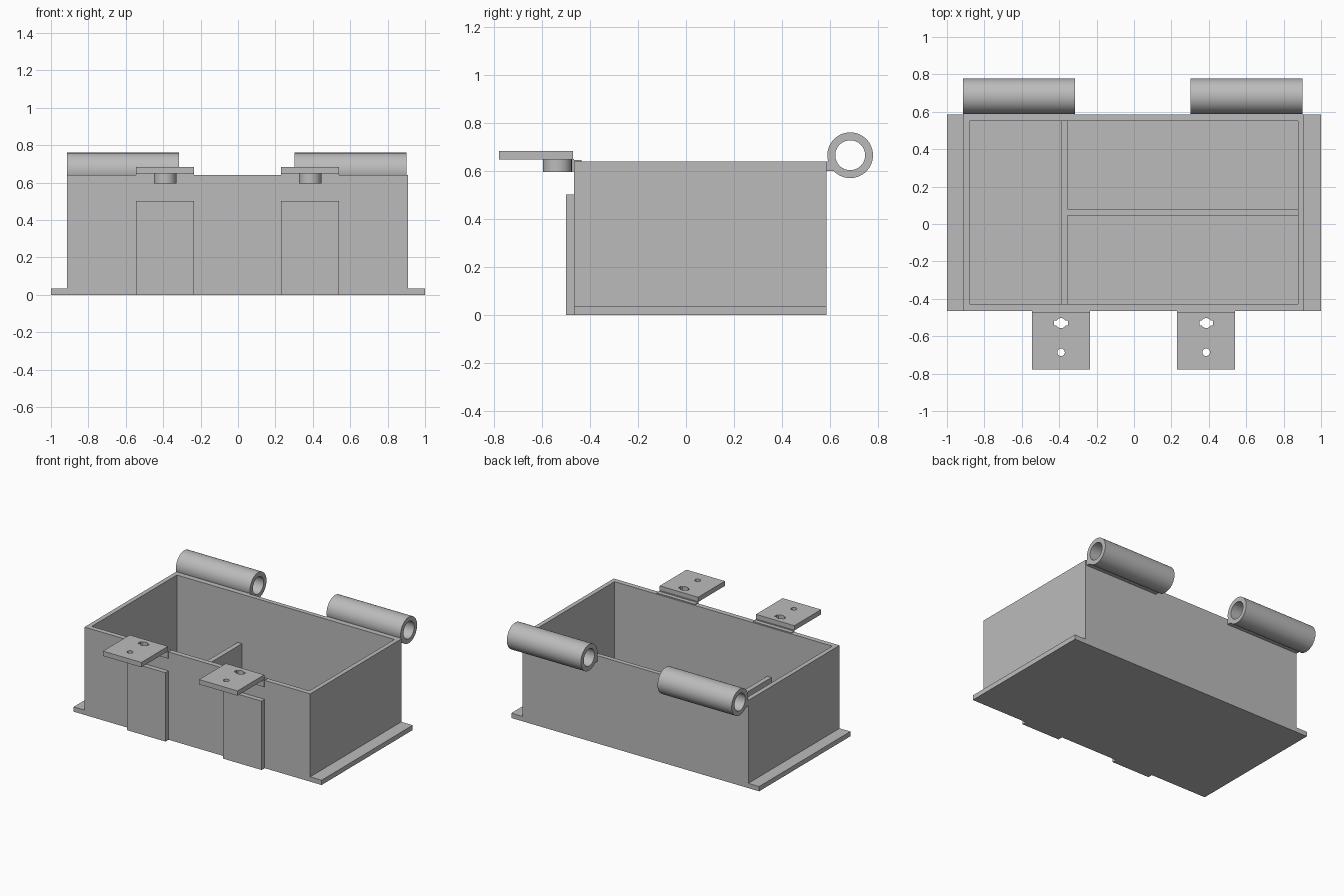
import bpy
import bmesh
from math import cos, sin, tau, radians
from mathutils import Matrix, Vector

if "Cube" in bpy.data.objects:
    bpy.data.objects.remove(bpy.data.objects["Cube"])

# One plain grey for the whole housing
GREY = (0.5, 0.5, 0.5, 1)
grey = bpy.data.materials.new("plain grey")
grey.use_nodes = True
grey.diffuse_color = GREY
grey.node_tree.nodes["Principled BSDF"].inputs["Base Color"].default_value = GREY

# Maps a profile drawn in y, z onto the model with the sweep running along x
ALONG_X = Matrix(((0, 0, 1, 0), (1, 0, 0, 0), (0, 1, 0, 0), (0, 0, 0, 1)))


def circle(cx, cy, r, n=32):
    return [(cx + r * cos(tau * i / n), cy + r * sin(tau * i / n)) for i in range(n)]


def rect(x0, x1, y0, y1):
    return [(x0, y0), (x1, y0), (x1, y1), (x0, y1)]


def keyed_hole(cx, cy, r, half_w, half_h):
    """Round hole with a square notch on each side."""
    pts = []
    for x, y in circle(0, 0, r, 24):
        if abs(y) > half_h:
            pts.append((cx + x, cy + y))
    top = [p for p in pts if p[1] > cy]
    bottom = [p for p in pts if p[1] < cy]
    inner = (r * r - half_h * half_h) ** 0.5
    right = [(cx + inner, cy - half_h), (cx + half_w, cy - half_h),
             (cx + half_w, cy + half_h), (cx + inner, cy + half_h)]
    left = [(2 * cx - x, 2 * cy - y) for x, y in right]
    return right + top + left + bottom


def prism(name, loops, lo, hi, frame=Matrix()):
    """Extrude an outline, with any holes, from lo to hi."""
    bm = bmesh.new()
    edges = []
    for loop in loops:
        vs = [bm.verts.new((x, y, lo)) for x, y in loop]
        edges += [bm.edges.new((a, b)) for a, b in zip(vs, vs[1:] + vs[:1])]
    bmesh.ops.triangle_fill(bm, edges=edges, use_beauty=True, normal=(0, 0, 1))
    ext = bmesh.ops.extrude_face_region(bm, geom=bm.faces[:], use_keep_orig=True)
    moved = [g for g in ext["geom"] if isinstance(g, bmesh.types.BMVert)]
    bmesh.ops.translate(bm, verts=moved, vec=Vector((0, 0, hi - lo)))
    bmesh.ops.recalc_face_normals(bm, faces=bm.faces[:])
    bm.transform(frame)
    for f in bm.faces:
        f.smooth = True
    mesh = bpy.data.meshes.new(name)
    bm.to_mesh(mesh)
    bm.free()
    mesh.set_sharp_from_angle(angle=radians(30))
    mesh.materials.append(grey)
    obj = bpy.data.objects.new(name, mesh)
    bpy.context.collection.objects.link(obj)
    return obj


# Tray: base plate with side flanges, wall ring and low dividers
FRONT, BACK, TOP, BASE = -0.465, 0.585, 0.64, 0.035
prism("base_plate", [rect(-1, 1, FRONT, BACK)], 0, BASE)
prism("walls", [rect(-0.913, 0.908, FRONT, BACK), rect(-0.88, 0.876, -0.428, 0.552)], BASE, TOP)
prism("long_divider", [rect(-0.39, -0.355, -0.43, 0.555)], BASE, 0.28)
prism("cross_divider", [rect(-0.355, 0.88, 0.045, 0.08)], BASE, 0.28)

# Hinge barrels with their joining ribs on the back wall
for side, x0, x1 in (("right", -0.913, -0.315), ("left", 0.303, 0.9)):
    barrel = [circle(0.683, 0.665, 0.095, 64), circle(0.683, 0.665, 0.062, 64)]
    prism(side + "_hinge_barrel", barrel, x0, x1, ALONG_X)
    prism(side + "_hinge_rib", [rect(BACK, 0.614, 0.6, TOP)], x0, x1, ALONG_X)

# Front brackets: pad, drilled tab, keyed boss and thin joining strips
for side, cx in (("right", -0.39), ("left", 0.386)):
    x0, x1 = cx - 0.155, cx + 0.155
    key = keyed_hole(cx, -0.53, 0.027, 0.037, 0.014)
    prism(side + "_pad", [rect(x0, x1, -0.5, FRONT)], 0, 0.502)
    prism(side + "_tab", [rect(x0, x1, -0.778, -0.47), key, circle(cx, -0.686, 0.02)], 0.648, 0.683)
    prism(side + "_boss", [circle(cx, -0.535, 0.06, 48), key], 0.595, 0.648)
    prism(side + "_tab_root", [rect(x0, x1, -0.473, FRONT)], 0.595, 0.65)
    prism(side + "_tab_lip", [rect(x0, x1, -0.47, -0.435)], TOP, 0.645)
